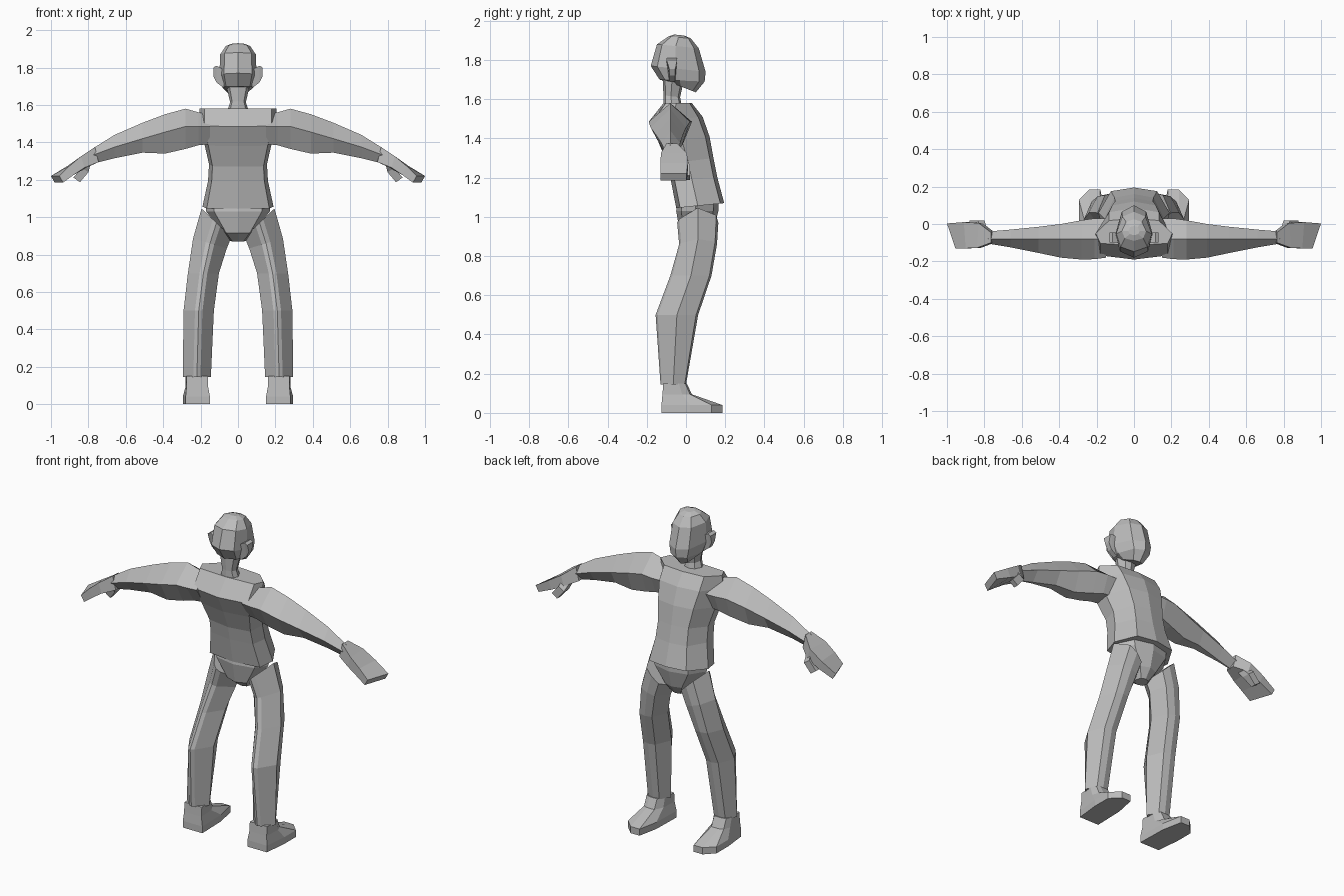
import bpy
import bmesh
from mathutils import Vector

default_cube = bpy.data.objects.get("Cube")
if default_cube:
    bpy.data.objects.remove(default_cube, do_unlink=True)

grey = bpy.data.materials.new("plain_grey")
grey.use_nodes = True
tone = (0.5, 0.5, 0.5, 1)
grey.diffuse_color = tone
grey.node_tree.nodes["Principled BSDF"].inputs["Base Color"].default_value = tone


def loft(name, rings, side=1):
    """Skin a list of closed rings, capped at both ends; side -1 mirrors in x."""
    bm = bmesh.new()
    loops = [[bm.verts.new((p[0] * side, p[1], p[2])) for p in ring] for ring in rings]
    for low, high in zip(loops, loops[1:]):
        count = len(low)
        for i in range(count):
            j = (i + 1) % count
            bm.faces.new((low[i], low[j], high[j], high[i]))
    bm.faces.new(loops[0])
    bm.faces.new(loops[-1])
    bmesh.ops.recalc_face_normals(bm, faces=bm.faces)
    mesh = bpy.data.meshes.new(name)
    bm.to_mesh(mesh)
    bm.free()
    mesh.materials.append(grey)
    obj = bpy.data.objects.new(name, mesh)
    bpy.context.collection.objects.link(obj)
    return obj


def section(z_back, z_front, half, back, front, cx=0, wide_back=.75, wide_front=.65,
            inset=.12, mid=.45, tilt=0):
    """Eight-sided body section, sloped from back to front and tilted in x."""
    outline = [(0, 0), (wide_back, inset), (1, mid), (wide_front, 1 - inset),
               (0, 1), (-wide_front, 1 - inset), (-1, mid), (-wide_back, inset)]
    return [Vector((cx + half * u, back + (front - back) * v,
                    z_back + (z_front - z_back) * v + tilt * half * u)) for u, v in outline]


# Head and neck
loft("head", [section(*row) for row in (
    (1.69, 1.635, .05, -.09, .05),
    (1.7, 1.69, .085, -.135, .095),
    (1.77, 1.74, .1, -.18, .1),
    (1.88, 1.86, .095, -.148, .065),
    (1.92, 1.91, .065, -.09, .025),
    (1.93, 1.925, .03, -.06, -.01))])
loft("neck", [section(*row) for row in (
    (1.56, 1.56, .06, -.115, -.02),
    (1.62, 1.61, .042, -.115, -.03),
    (1.72, 1.7, .065, -.12, -.01))])

# Torso with an open-hemmed top
loft("torso", [section(*row, wide_back=.88, inset=.08) for row in (
    (1.045, 1.07, .19, -.05, .195),
    (1.19, 1.2, .16, -.078, .16),
    (1.27, 1.3, .155, -.095, .14),
    (1.38, 1.41, .18, -.14, .12),
    (1.485, 1.51, .205, -.19, .085),
    (1.58, 1.58, .205, -.115, .03))])

# Pelvis between the legs
loft("pelvis", [section(*row) for row in (
    (1.06, 1.08, .175, -.045, .165),
    (1.03, 1.03, .17, -.05, .165),
    (.915, .93, .085, -.03, .14),
    (.87, .875, .04, .03, .1))])

for side, label in ((1, "left"), (-1, "right")):
    # Ear: a thin wedge leaning away from the head
    loft(label + "_ear", [
        [(x, y, z) for y, z in ((-.085, low), (-.055, low), (-.045, high), (-.1, high))]
        for x, low, high in ((.075, 1.69, 1.79), (.115, 1.72, 1.81), (.132, 1.755, 1.8))], side)

    # Trouser leg: the top is tilted along the groin line
    leg = []
    for z, cx, half, back, front, tilt in (
            (.97, .115, .08, -.045, .165, .95),
            (.86, .15, .09, -.035, .158, .3),
            (.7, .185, .083, -.08, .13, 0),
            (.5, .21, .081, -.155, .062, 0),
            (.145, .22, .075, -.13, 0, 0)):
        leg.append(section(z, z, half, back, front, cx, wide_back=.25,
                           wide_front=.5, inset=.05, mid=.5, tilt=tilt))
    loft(label + "_leg", leg, side)

    # Shoe: flat sole, thin welt, sloping upper
    sole = [(.15, -.125), (.28, -.125), (.295, .02), (.295, .13),
            (.24, .185), (.18, .185), (.155, .06)]
    instep = [(.16, -.12), (.275, -.12), (.28, -.02), (.265, .02),
              (.24, .03), (.19, .03), (.165, -.02)]
    ankle = [(x, min(y, .03) * .8 - .02) for x, y in instep]
    loft(label + "_shoe", [
        [(x, y, 0) for x, y in sole],
        [(x, y, .04) for x, y in sole],
        [(x, y, .095) for x, y in instep],
        [(x, y, .15) for x, y in ankle]], side)

    # Arm: ridged along the top, front and back
    arm = []
    for x, top, ridge, bottom, back, front in (
            (.15, 1.55, 1.485, 1.39, -.18, .03),
            (.21, 1.56, 1.485, 1.385, -.188, .03),
            (.28, 1.58, 1.485, 1.365, -.19, .02),
            (.39, 1.55, 1.455, 1.34, -.18, 0),
            (.51, 1.505, 1.42, 1.345, -.155, -.015),
            (.66, 1.44, 1.375, 1.315, -.125, -.03),
            (.78, 1.365, 1.33, 1.285, -.105, -.04)):
        arm.append([(x, -.08, top), (x, back, ridge), (x, back * .6 - .01, bottom),
                    (x, front - .04, bottom), (x, front, ridge)])
    loft(label + "_arm", arm, side)

    # Mitten hand with a slanted fingertip edge
    hand = []
    for back_x, front_x, top, bottom, back, front in (
            (.765, .765, 1.375, 1.295, -.1, -.045),
            (.84, .83, 1.325, 1.265, -.128, .005),
            (.9, .91, 1.275, 1.225, -.13, .01),
            (.955, 1, 1.22, 1.185, -.13, .003)):
        hand.append([(back_x, back, top), (front_x, front, top),
                     (front_x - .02, front, bottom), (back_x - .02, back, bottom)])
    loft(label + "_hand", hand, side)

    # Thumb hanging forward of the palm
    loft(label + "_thumb", [
        [(x, back, z), (x, front, z), (x - .035, front, z - .025), (x - .035, back, z - .025)]
        for x, z, back, front in ((.82, 1.32, -.07, -.03),
                                  (.835, 1.265, -.03, .02),
                                  (.88, 1.212, -.01, .02))], side)
